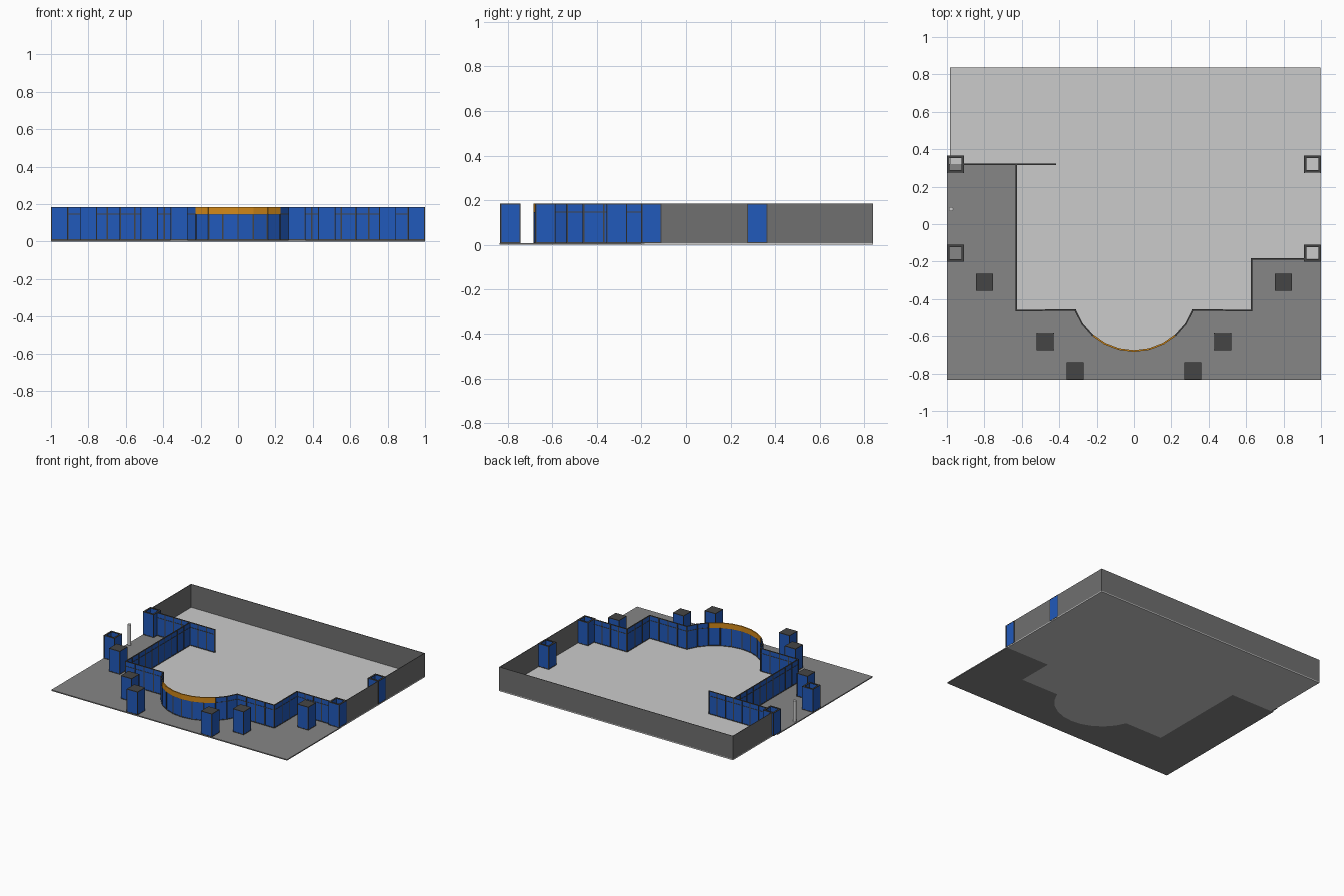
import bpy, bmesh, math
from mathutils import Vector

if "Cube" in bpy.data.objects:
    bpy.data.objects.remove(bpy.data.objects["Cube"])

H, BASE, TRANSOM = 0.185, 0.008, 0.146
PITCH = 0.08


def material(name, rgb):
    m = bpy.data.materials.new(name)
    m.diffuse_color = (*rgb, 1)
    m.use_nodes = True
    m.node_tree.nodes["Principled BSDF"].inputs["Base Color"].default_value = m.diffuse_color
    return m


BLUE = material("blue_glass", (0.015, 0.10, 0.50))
DARK = material("dark_frame", (0.06, 0.06, 0.06))
ORANGE = material("orange_sign", (0.65, 0.25, 0.01))
PAVING = material("paving_grey", (0.24, 0.24, 0.24))
WALL = material("wall_grey", (0.16, 0.16, 0.16))


def finish(name, bm, mat=None):
    bmesh.ops.recalc_face_normals(bm, faces=bm.faces)
    me = bpy.data.meshes.new(name)
    bm.to_mesh(me)
    bm.free()
    ob = bpy.data.objects.new(name, me)
    bpy.context.collection.objects.link(ob)
    if mat:
        me.materials.append(mat)
    return ob


def prism(bm, pts, z0, z1):
    """Extrude a flat outline from z0 to z1."""
    face = bm.faces.new([bm.verts.new((x, y, z0)) for x, y in pts])
    top = bmesh.ops.extrude_face_region(bm, geom=[face], use_keep_orig=True)["geom"]
    bmesh.ops.translate(bm, vec=(0, 0, z1 - z0),
                        verts=[v for v in top if isinstance(v, bmesh.types.BMVert)])


def strip(bm, a, b, width, z0, z1):
    """Upright slab of given width along the line a-b."""
    a, b = Vector(a), Vector(b)
    d = (b - a).normalized()
    n = Vector((-d.y, d.x)) * width / 2
    prism(bm, [a - n, b - n, b + n, a + n], z0, z1)


def post(bm, p, size, z0, z1):
    x, y, h = p[0], p[1], size / 2
    prism(bm, [(x - h, y - h), (x + h, y - h), (x + h, y + h), (x - h, y + h)], z0, z1)


# Curved bay: ten flat segments
R, CY, HALF, N = 0.335, -0.345, math.radians(70), 10
arc = [(R * math.sin(t), CY - R * math.cos(t))
       for t in (-HALF + 2 * HALF * i / N for i in range(N + 1))]
front = [(-0.63, 0.32), (-0.63, -0.46), *arc, (0.63, -0.46), (0.63, -0.185)]

# Floor and paving slabs
bm = bmesh.new()
prism(bm, [(-0.985, 0.838), (-0.985, 0.32), *front, (0.998, -0.185), (0.998, 0.838)], 0, BASE)
finish("shop_floor", bm)
bm = bmesh.new()
prism(bm, [(-1, 0.32), *front, (1, -0.185), (1, -0.835), (-1, -0.835)], 0, BASE)
finish("paving", bm, PAVING)

# Plain perimeter walls
bm = bmesh.new()
for a, b in [((-0.985, 0.836), (0.998, 0.836)), ((-0.983, 0.365), (-0.983, 0.838)),
             ((0.996, 0.365), (0.996, 0.838)), ((0.996, -0.11), (0.996, 0.275))]:
    strip(bm, a, b, 0.004, BASE, H)
finish("perimeter_walls", bm, WALL)

# Glazed shopfront with mullions, rails and sign band
glass, frame, sign = bmesh.new(), bmesh.new(), bmesh.new()


def glazing(a, b, banded=False):
    a, b = Vector(a), Vector(b)
    n = max(1, round((b - a).length / PITCH))
    strip(glass, a, b, 0.004, BASE, TRANSOM if banded else H - 0.003)
    for z0, z1 in [(BASE, BASE + 0.005), (TRANSOM - 0.002, TRANSOM + 0.002), (H - 0.005, H)]:
        if not (banded and z1 == H):
            strip(frame, a, b, 0.008, z0, z1)
    for i in range(n + 1):
        post(frame, a.lerp(b, i / n), 0.008, BASE, TRANSOM if banded else H)
    if banded:
        strip(sign, a, b, 0.009, TRANSOM, H)


path = [*front, (0.91, -0.185)]
for a, b in zip(path, path[1:]):
    mid_x = abs(a[0] + b[0]) / 2
    glazing(a, b, banded=mid_x < 0.22 and a[1] < -0.5)
glazing((-0.91, 0.32), (-0.63, 0.32))
glazing((-0.63, 0.32), (-0.42, 0.32))
finish("shopfront_glass", glass, BLUE)
finish("shopfront_frame", frame, DARK)
finish("curved_sign_band", sign, ORANGE)


# Square pillars: blue sides, dark edge trim, open or capped top
def pillar(name, x, y, capped):
    h, t = 0.0435, 0.004
    panel, trim = bmesh.new(), bmesh.new()
    c = [(x - h, y - h), (x + h, y - h), (x + h, y + h), (x - h, y + h)]
    for i in range(4):
        a, b = c[i], c[(i + 1) % 4]
        strip(panel, a, b, 0.002, BASE, H - 0.002)
        strip(trim, a, b, t, BASE, BASE + 0.005)
        strip(trim, a, b, t, H - 0.005, H)
        post(trim, a, 0.005, BASE, H)
    if capped:
        post(trim, (x, y), 2 * h, H - 0.004, H)
    else:
        k = h - 0.005
        for s in (-1, 1):
            strip(trim, (x - h, y + s * k), (x + h, y + s * k), 0.012, H - 0.004, H)
            strip(trim, (x + s * k, y - h), (x + s * k, y + h), 0.012, H - 0.004, H)
    finish(name + "_panels", panel, BLUE)
    finish(name + "_trim", trim, DARK)


for side, s in (("left", -1), ("right", 1)):
    for i, (x, y) in enumerate([(0.8, -0.31), (0.475, -0.63), (0.315, -0.787)]):
        pillar(f"{side}_capped_pillar_{i + 1}", s * x, y, True)
    for i, y in enumerate((-0.155, 0.32)):
        pillar(f"{side}_open_pillar_{i + 1}", s * 0.954, y, False)

# Slim round pole by the left edge
bm = bmesh.new()
bmesh.ops.create_cone(bm, cap_ends=True, segments=16, radius1=0.012, radius2=0.012, depth=0.16)
bmesh.ops.translate(bm, verts=bm.verts, vec=(-0.978, 0.08, BASE + 0.08))
pole = finish("round_pole", bm)
bpy.context.view_layer.objects.active = pole
pole.select_set(True)
bpy.ops.object.shade_smooth_by_angle()
